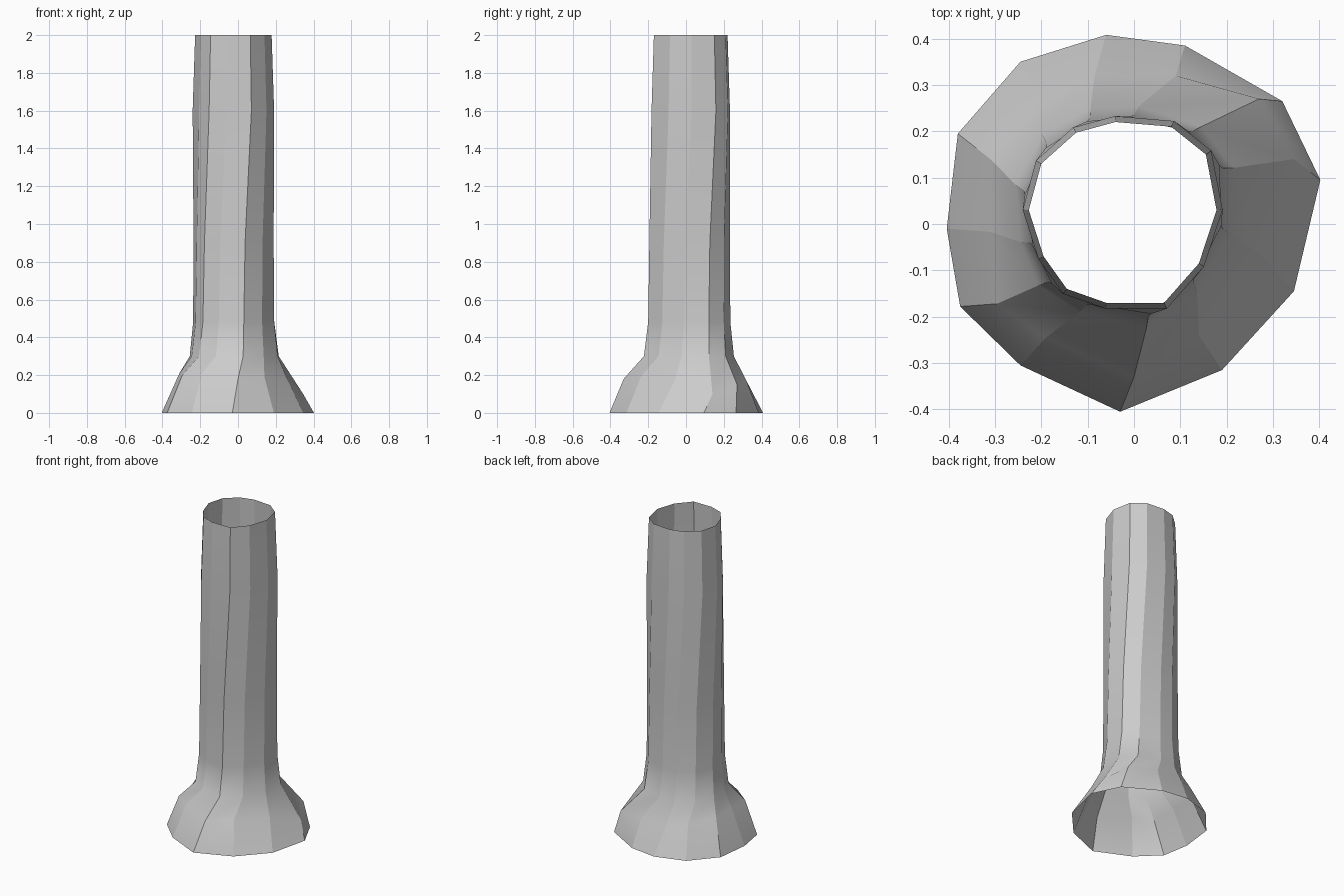
import bpy, bmesh, math

if "Cube" in bpy.data.objects:
    bpy.data.objects.remove(bpy.data.objects["Cube"])

CENTRE = (-0.025, 0.023)

# Irregular twelve-sided cross-sections: base rim, flare and top rim
base = [(-0.03, -0.405), (0.19, -0.315), (0.345, -0.145), (0.402, 0.095),
        (0.32, 0.265), (0.11, 0.385), (-0.06, 0.408), (-0.245, 0.35),
        (-0.38, 0.195), (-0.404, -0.01), (-0.375, -0.178), (-0.245, -0.305)]
flare = [(0.0, -0.33, 0.18), (0.14, -0.24, 0.19), (0.265, -0.06, 0.17),
         (0.345, 0.14, 0.10), (0.27, 0.27, 0.15), (0.09, 0.32, 0.17),
         (-0.085, 0.32, 0.17), (-0.20, 0.265, 0.19), (-0.31, 0.14, 0.21),
         (-0.31, -0.017, 0.21), (-0.295, -0.172, 0.20), (-0.19, -0.245, 0.21)]
top = [(0.065, -0.17), (0.14, -0.085), (0.178, 0.03), (0.155, 0.15),
       (0.08, 0.21), (-0.04, 0.22), (-0.125, 0.197), (-0.20, 0.13),
       (-0.227, 0.03), (-0.195, -0.07), (-0.145, -0.14), (-0.06, -0.17)]


def stem_ring(z, scale, twist):
    """Top rim scaled and twisted about the stem centre."""
    c, s = math.cos(math.radians(twist)), math.sin(math.radians(twist))
    ring = []
    for x, y in top:
        dx, dy = (x - CENTRE[0]) * scale, (y - CENTRE[1]) * scale
        ring.append((CENTRE[0] + dx * c - dy * s, CENTRE[1] + dx * s + dy * c, z))
    return ring


rings = [[(x, y, 0) for x, y in base], flare,
         stem_ring(0.30, 1.18, -13), stem_ring(0.48, 1.08, -11),
         stem_ring(0.90, 1.06, -9), stem_ring(1.60, 1.065, 0),
         stem_ring(2.0, 1.0, 0)]

# Open tube lofted through the rings
bm = bmesh.new()
loops = [[bm.verts.new(p) for p in ring] for ring in rings]
n = len(base)
for lo, hi in zip(loops, loops[1:]):
    for i in range(n):
        j = (i + 1) % n
        bm.faces.new((lo[i], lo[j], hi[j], hi[i])).smooth = True

# Sharp creases run up each side of the trunk
for ring_lo, ring_hi in zip(loops, loops[1:]):
    for a, b in zip(ring_lo, ring_hi):
        bm.edges.get((a, b)).smooth = False

mesh = bpy.data.meshes.new("trunk")
bm.to_mesh(mesh)
bm.free()
trunk = bpy.data.objects.new("trunk", mesh)
bpy.context.collection.objects.link(trunk)
